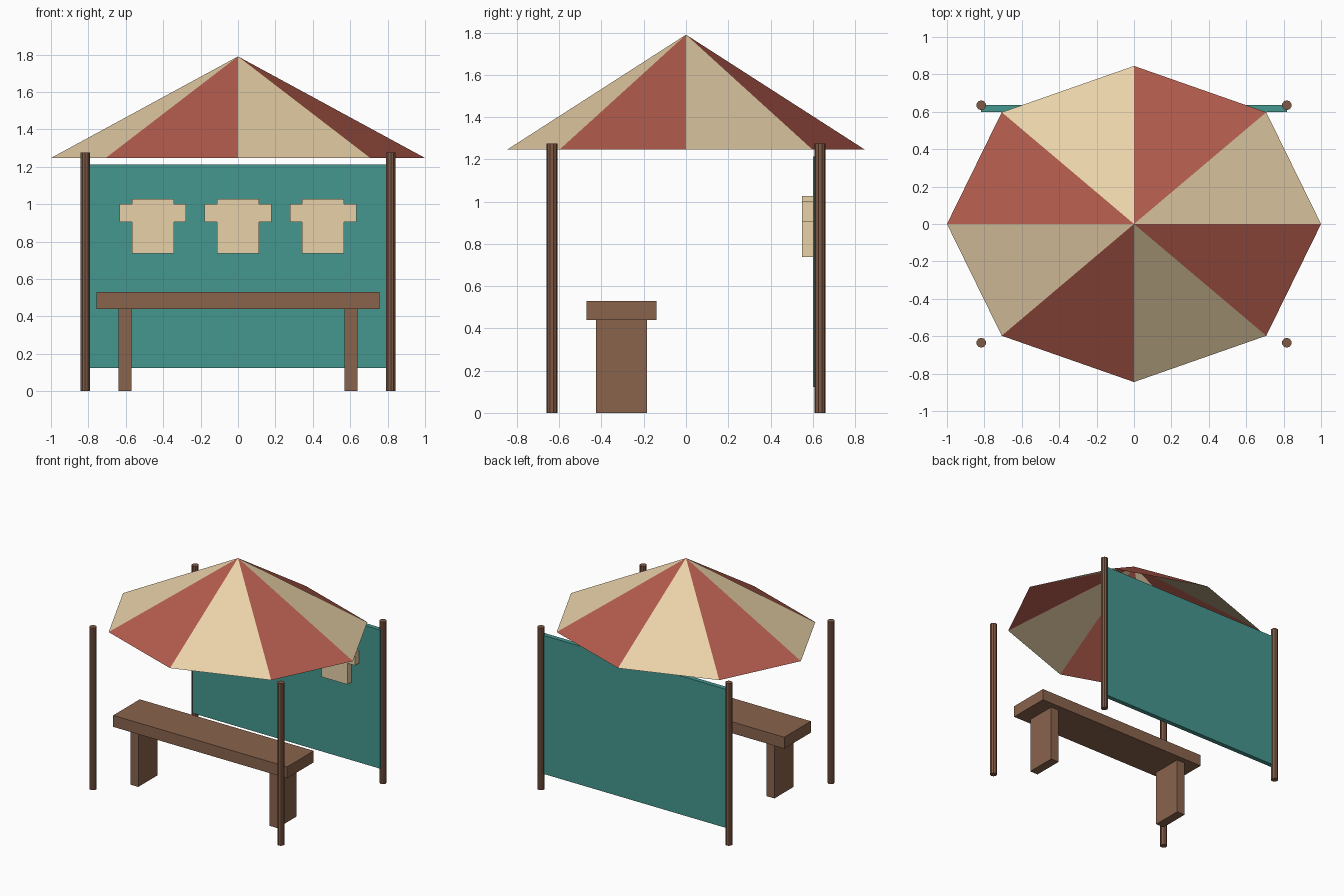
import bpy, bmesh, math

if "Cube" in bpy.data.objects:
    bpy.data.objects.remove(bpy.data.objects["Cube"])


def material(name, srgb):
    m = bpy.data.materials.new(name)
    m.diffuse_color = [((c + 0.055) / 1.055) ** 2.4 for c in srgb] + [1]
    m.use_nodes = True
    m.node_tree.nodes["Principled BSDF"].inputs["Base Color"].default_value = m.diffuse_color
    return m


CREAM = material("cream", (0.91, 0.82, 0.66))
RED = material("red", (0.70, 0.36, 0.30))
TEAL = material("teal", (0.27, 0.59, 0.56))
WOOD = material("wood", (0.54, 0.39, 0.30))
POST = material("post_wood", (0.50, 0.35, 0.27))


def finish(name, bm, *mats):
    me = bpy.data.meshes.new(name)
    bm.to_mesh(me)
    bm.free()
    for m in mats:
        me.materials.append(m)
    ob = bpy.data.objects.new(name, me)
    bpy.context.collection.objects.link(ob)
    return ob


def box(name, x, y, z, mat):
    """Box from (min, max) ranges."""
    bm = bmesh.new()
    bmesh.ops.create_cube(bm, size=1)
    for v in bm.verts:
        for i, (lo, hi) in enumerate((x, y, z)):
            v.co[i] = hi if v.co[i] > 0 else lo
    return finish(name, bm, mat)


# Canopy: open eight-sided cone with alternating panels
bm = bmesh.new()
apex = bm.verts.new((0, 0, 1.79))
rim = [bm.verts.new((math.cos(i * math.pi / 4), 0.845 * math.sin(i * math.pi / 4), 1.247))
       for i in range(8)]
for i in range(8):
    bm.faces.new((rim[i], rim[(i + 1) % 8], apex)).material_index = i % 2
finish("canopy", bm, CREAM, RED)

# Four corner posts
for side, x in (("left", -0.817), ("right", 0.817)):
    for end, y in (("front", -0.635), ("back", 0.635)):
        bm = bmesh.new()
        bmesh.ops.create_cone(bm, cap_ends=True, segments=10, radius1=0.026,
                              radius2=0.026, depth=1.275)
        bmesh.ops.translate(bm, verts=bm.verts, vec=(x, y, 0.6375))
        finish(f"{end}_{side}_post", bm, POST)

# Back cloth
box("back_panel", (-0.817, 0.817), (0.60, 0.636), (0.123, 1.213), TEAL)

# Bench
box("bench_top", (-0.757, 0.757), (-0.47, -0.14), (0.44, 0.53), WOOD)
for side, x in (("left", -0.605), ("right", 0.605)):
    box(f"bench_{side}_leg", (x - 0.035, x + 0.035), (-0.425, -0.185), (0, 0.44), WOOD)

# Shirts: half profile mirrored, then extruded off the panel
half = [(0.113, 0.737), (0.113, 0.904), (0.178, 0.904), (0.178, 1.002),
        (0.113, 1.002), (0.113, 1.027)]
outline = half + [(-x, z) for x, z in reversed(half)]
for n, cx in enumerate((-0.455, 0, 0.455)):
    bm = bmesh.new()
    face = bm.faces.new([bm.verts.new((cx + x, 0.55, z)) for x, z in outline])
    back = bmesh.ops.extrude_face_region(bm, geom=[face], use_keep_orig=True)["geom"]
    bmesh.ops.translate(bm, vec=(0, 0.052, 0),
                        verts=[g for g in back if isinstance(g, bmesh.types.BMVert)])
    bmesh.ops.recalc_face_normals(bm, faces=bm.faces)
    finish(f"shirt_{n + 1}", bm, CREAM)
